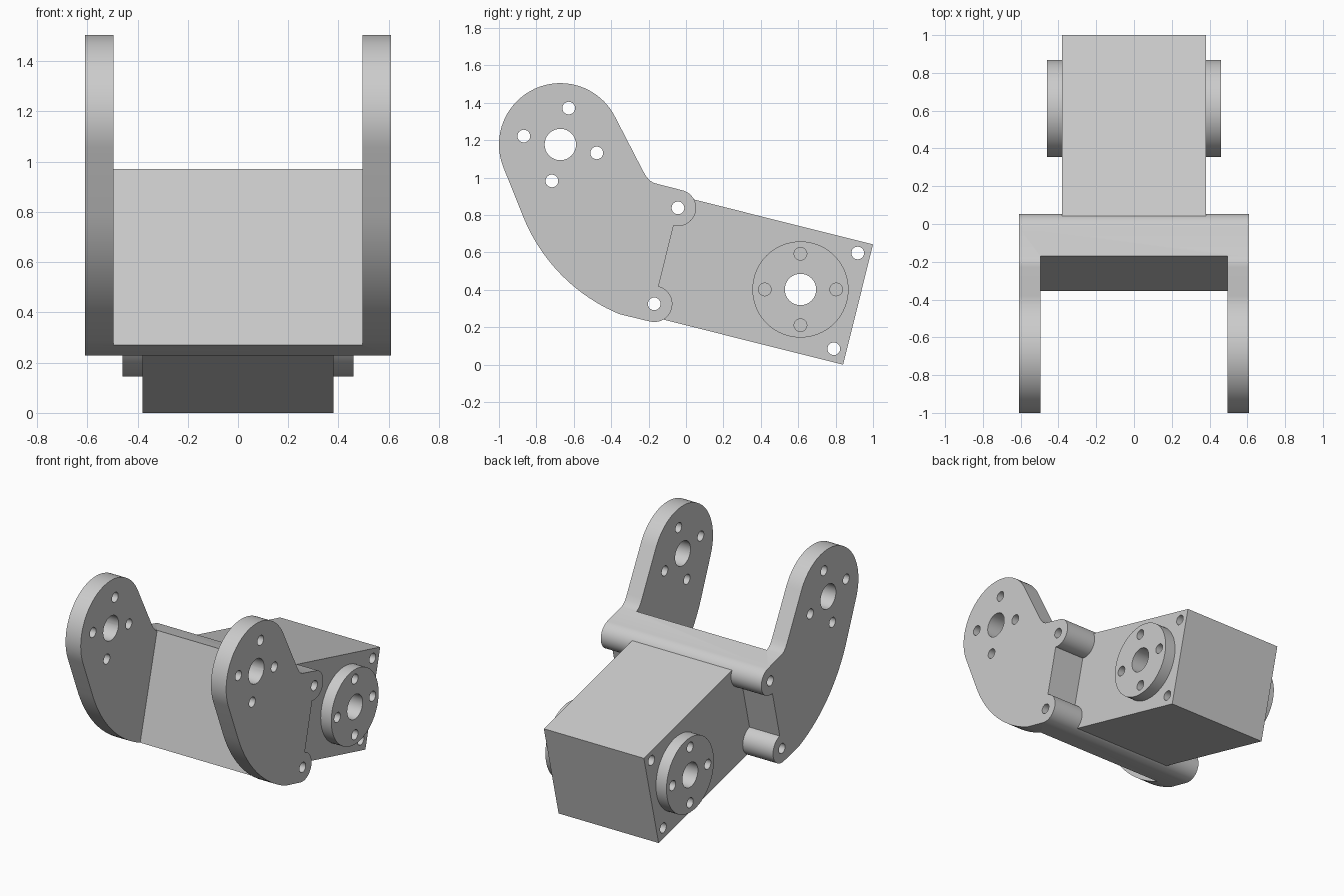
import bpy, bmesh
from math import sin, cos, radians

if "Cube" in bpy.data.objects:
    bpy.data.objects.remove(bpy.data.objects["Cube"])

U = (0.970, -0.243)          # long axis of the motor in the y-z plane
PIVOT, AXLE = (-0.672, 1.177), (0.612, 0.402)
LOBE_TOP, LOBE_LOW = (-0.043, 0.838), (-0.170, 0.325)


def arc(c, r, a0, a1, n):
    """Points (y, z) on an arc, angles in degrees."""
    angles = [radians(a0 + (a1 - a0) * i / n) for i in range(n + 1)]
    return [(c[0] + r * cos(a), c[1] + r * sin(a)) for a in angles]


def circle(c, r, n=32):
    return arc(c, r, 0, 360, n)[:-1]


def ring(c, dist, start):
    return arc(c, dist, start, start + 360, 4)[:-1]


def along(p, t):
    return (p[0] + U[0] * t, p[1] + U[1] * t)


def prism(name, profiles, x0, x1):
    """Extrude closed y-z profiles from x0 to x1."""
    bm = bmesh.new()
    for pts in profiles:
        face = bm.faces.new([bm.verts.new((x0, y, z)) for y, z in pts])
        new = bmesh.ops.extrude_face_region(bm, geom=[face])["geom"]
        verts = [v for v in new if isinstance(v, bmesh.types.BMVert)]
        bmesh.ops.translate(bm, verts=verts, vec=(x1 - x0, 0, 0))
    bmesh.ops.recalc_face_normals(bm, faces=bm.faces)
    mesh = bpy.data.meshes.new(name)
    bm.to_mesh(mesh)
    bm.free()
    ob = bpy.data.objects.new(name, mesh)
    bpy.context.collection.objects.link(ob)
    return ob


def activate(ob):
    bpy.ops.object.select_all(action='DESELECT')
    ob.select_set(True)
    bpy.context.view_layer.objects.active = ob


def cut(ob, profiles, x0=-1, x1=1):
    cutter = prism("cutter", profiles, x0, x1)
    cutter.hide_render = True
    mod = ob.modifiers.new("cut", 'BOOLEAN')
    mod.operation, mod.solver, mod.object = 'DIFFERENCE', 'EXACT', cutter
    activate(ob)
    bpy.ops.object.modifier_apply(modifier=mod.name)
    bpy.data.objects.remove(cutter)


def finish(ob):
    activate(ob)
    bpy.ops.object.shade_smooth_by_angle(angle=radians(30))


# Bracket: one side profile over the full width, with the front hollowed out
outline = (arc(PIVOT, 0.328, 27, 202, 40)
           + arc((0.009, 1.145), 0.948, 202, 247.4, 20)
           + arc(LOBE_LOW, 0.097, 256, 436, 28)
           + arc(LOBE_TOP, 0.097, -104, 76, 28)
           + [(-0.171, 0.971), (-0.192, 0.983), (-0.212, 1.005), (-0.230, 1.036)])
bracket = prism("bracket", [outline], -0.61, 0.61)
high, low = (-0.049, 1.432), (-0.476, -0.192)
cut(bracket, [[low, high, along(high, -2), along(low, -2)]], -0.495, 0.495)
lobe_holes = [circle(p, 0.034, 24) for p in (LOBE_TOP, LOBE_LOW)]
pivot_holes = [circle(p, 0.034, 24) for p in ring(PIVOT, 0.2, 77)]
cut(bracket, lobe_holes + pivot_holes + [circle(PIVOT, 0.084)])
finish(bracket)

# Motor body: tilted box, seated slightly into the bracket
top, bottom = (1.0, 0.643), (0.84, 0.0)
body = prism("motor_body",
             [[bottom, top, along(top, -1.08), along(bottom, -1.08)]], -0.38, 0.38)
corner_holes = [circle(p, 0.034, 24) for p in ((0.918, 0.597), (0.79, 0.085))]
cut(body, lobe_holes + corner_holes + [circle(AXLE, 0.084)])
finish(body)

# Round output discs on both sides of the motor
for side, name in ((-1, "left_disc"), (1, "right_disc")):
    disc = prism(name, [circle(AXLE, 0.257, 64)], side * 0.38, side * 0.46)
    cut(disc, [circle(p, 0.034, 24) for p in ring(AXLE, 0.191, 0)]
        + [circle(AXLE, 0.084)])
    finish(disc)
